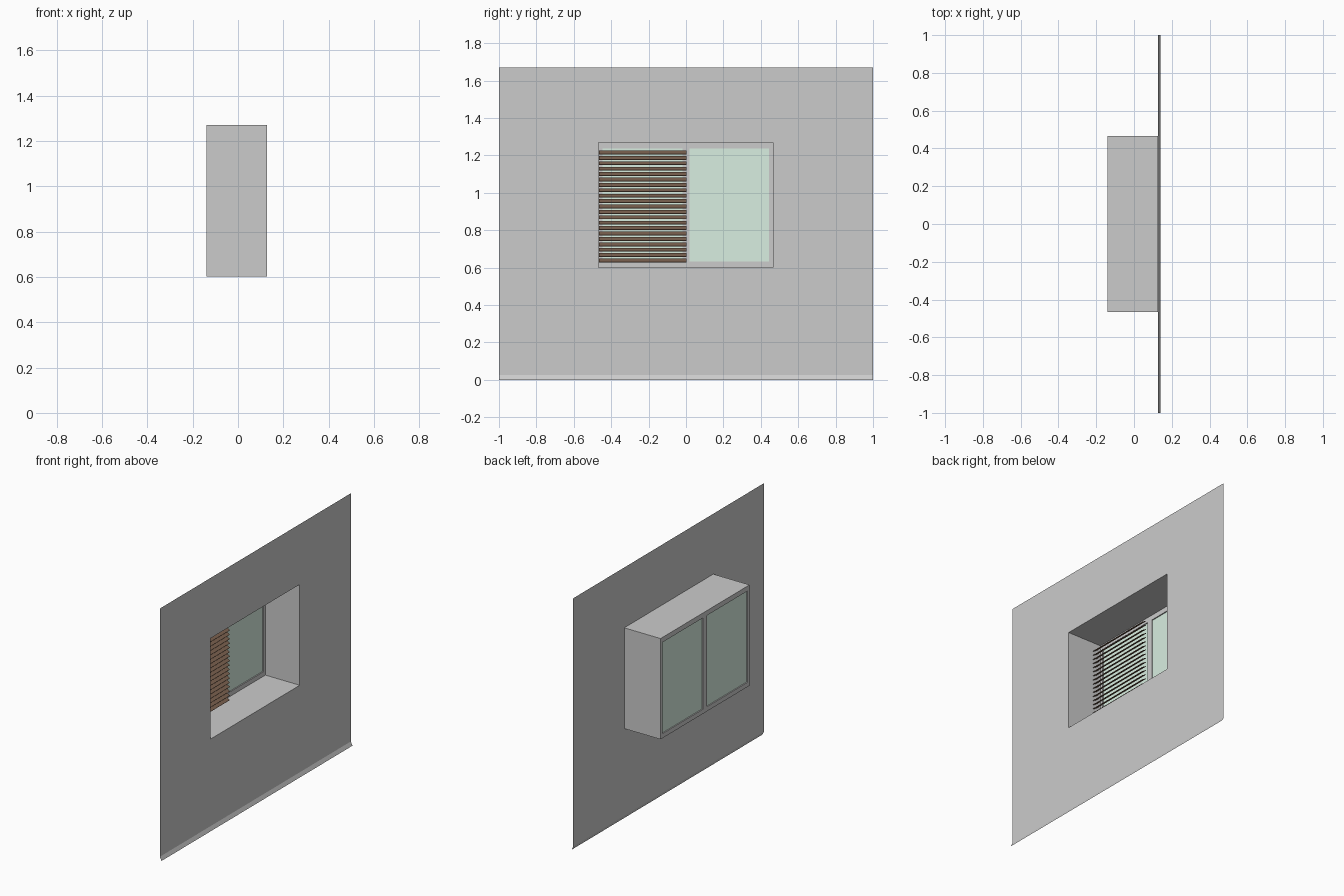
import bpy, bmesh
from mathutils import Vector

if "Cube" in bpy.data.objects:
    bpy.data.objects.remove(bpy.data.objects["Cube"])

WALL_X, BACK_X, FRAME_X, SKIRT_X = 0.127, -0.139, -0.125, 0.139
Y0, Y1, Z0, Z1 = -0.467, 0.465, 0.602, 1.27      # window opening
TOP = 1.67


def material(name, color):
    m = bpy.data.materials.new(name)
    m.diffuse_color = (*color, 1)
    m.use_nodes = True
    m.node_tree.nodes["Principled BSDF"].inputs["Base Color"].default_value = m.diffuse_color
    return m


def finish(name, bm, mat=None):
    bmesh.ops.remove_doubles(bm, verts=bm.verts, dist=1e-5)
    me = bpy.data.meshes.new(name)
    bm.to_mesh(me)
    bm.free()
    ob = bpy.data.objects.new(name, me)
    bpy.context.collection.objects.link(ob)
    if mat:
        me.materials.append(mat)
    return ob


def quad(bm, *pts):
    bm.faces.new([bm.verts.new(p) for p in pts])


def grid_sheet(bm, x, ys, zs, holes):
    # Sheet facing +x, split along ys and zs, leaving out the hole cells
    for i in range(len(ys) - 1):
        for j in range(len(zs) - 1):
            if (i, j) not in holes:
                a, b, c, d = ys[i], ys[i + 1], zs[j], zs[j + 1]
                quad(bm, (x, a, c), (x, b, c), (x, b, d), (x, a, d))


def tube(bm, xa, xb, y0, y1, z0, z1):
    # Four-sided sleeve along x
    ring = [(y0, z0), (y1, z0), (y1, z1), (y0, z1)]
    for p, q in zip(ring, ring[1:] + ring[:1]):
        quad(bm, (xa, *p), (xa, *q), (xb, *q), (xb, *p))


# Wall sheet with window opening, deep reveal and slightly flared foot
bm = bmesh.new()
grid_sheet(bm, WALL_X, [-1, Y0, Y1, 1], [0.025, Z0, Z1, TOP], {(1, 1)})
tube(bm, WALL_X, FRAME_X, Y0, Y1, Z0, Z1)
for a, b in ((-1, Y0), (Y0, Y1), (Y1, 1)):
    quad(bm, (SKIRT_X, a, 0), (SKIRT_X, b, 0), (WALL_X, b, 0.025), (WALL_X, a, 0.025))
finish("wall_with_reveal", bm)

# Window frame with two lights
panes = [(-0.447, -0.02), (0.02, 0.445)]
PZ0, PZ1 = 0.632, 1.237
bm = bmesh.new()
ys = [Y0, *panes[0], *panes[1], Y1]
for x in (BACK_X, FRAME_X):
    grid_sheet(bm, x, ys, [Z0, PZ0, PZ1, Z1], {(1, 1), (3, 1)})
tube(bm, FRAME_X, BACK_X, Y0, Y1, Z0, Z1)
for a, b in panes:
    tube(bm, BACK_X, FRAME_X, a, b, PZ0, PZ1)
bmesh.ops.remove_doubles(bm, verts=bm.verts, dist=1e-5)
bmesh.ops.recalc_face_normals(bm, faces=bm.faces)
finish("window_frame", bm)

# Glass panes
glass = material("pale_green_glass", (0.69, 0.86, 0.75))
for side, (a, b) in zip(("left", "right"), panes):
    bm = bmesh.new()
    grid_sheet(bm, -0.132, [a, b], [PZ0, PZ1], set())
    finish(f"glass_{side}", bm, glass)

# Tilted blind slats over one half of the window
brown = material("dark_brown", (0.2, 0.12, 0.08))
bm = bmesh.new()
COUNT = 21
direction = Vector((0.03, 0, -0.018))
normal = Vector((0.018, 0, 0.03)).normalized() * 0.0015
for i in range(COUNT):
    z = 0.638 + (1.216 - 0.638) * i / (COUNT - 1)
    centre = Vector((-0.078, -0.23, z))
    geo = bmesh.ops.create_cube(bm, size=2)
    for v in geo["verts"]:
        c = v.co.copy()
        v.co = centre + direction * (c.x / 2) + normal * c.z + Vector((0, 0.234 * c.y, 0))
finish("blind_slats", bm, brown)
